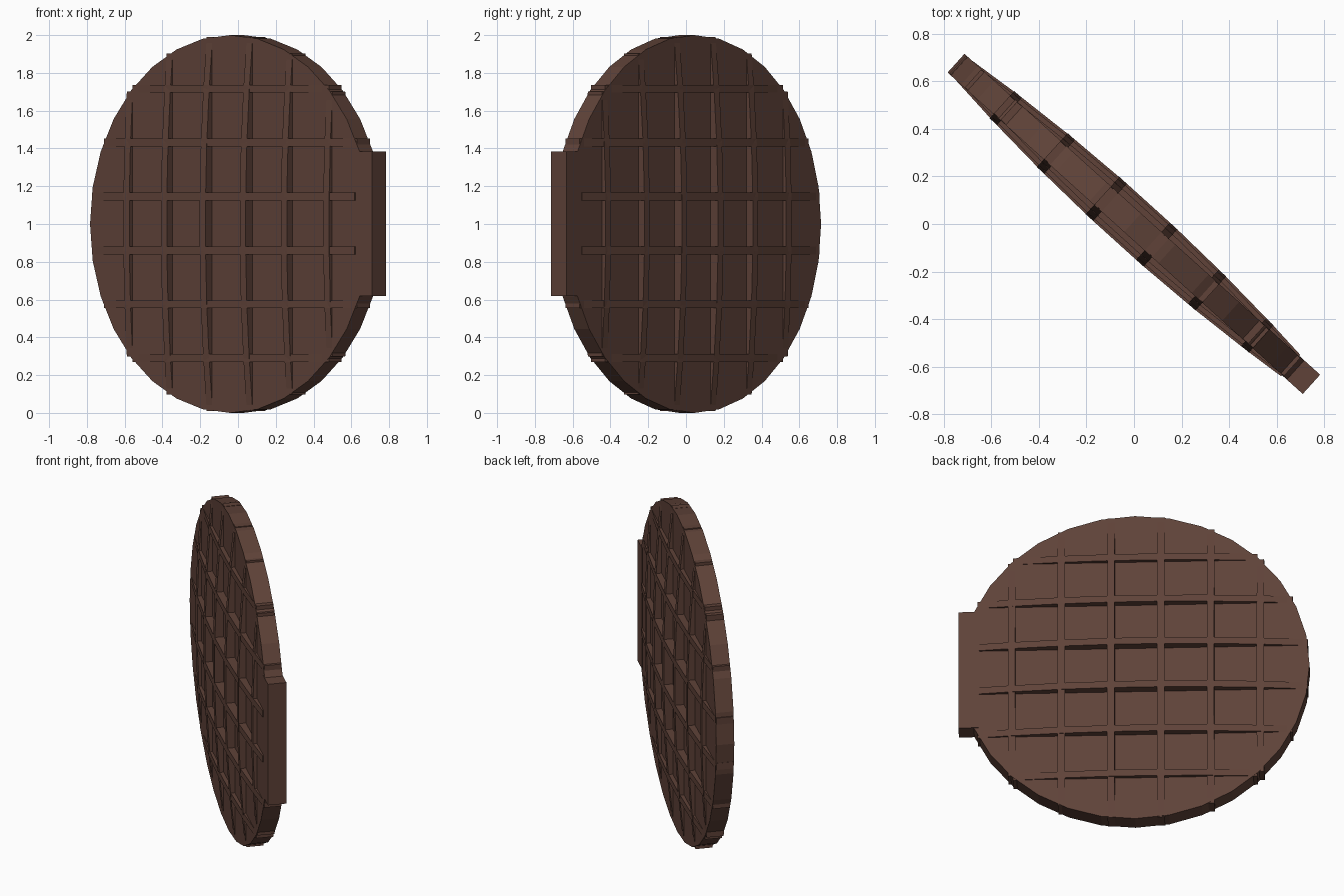
import bpy, bmesh, math
from mathutils import Matrix

if "Cube" in bpy.data.objects:
    bpy.data.objects.remove(bpy.data.objects["Cube"])

ANGLE = math.radians(-42.1)   # turn of the whole panel about z
CU = -0.008                   # disc centre along the panel
T = 0.053                     # half thickness of the plate
OFFSETS = (-0.713, -0.428, -0.143, 0.143, 0.428, 0.713)
PLACE = Matrix.Translation((0, 0, 1)) @ Matrix.Rotation(ANGLE, 4, 'Z')

brown = bpy.data.materials.new("dark brown")
brown.diffuse_color = (0.115, 0.055, 0.040, 1)
brown.use_nodes = True
brown.node_tree.nodes["Principled BSDF"].inputs["Base Color"].default_value = brown.diffuse_color


def finish(bm, name):
    bmesh.ops.recalc_face_normals(bm, faces=bm.faces)
    me = bpy.data.meshes.new(name)
    bm.transform(PLACE)
    bm.to_mesh(me)
    bm.free()
    me.materials.append(brown)
    bpy.context.collection.objects.link(bpy.data.objects.new(name, me))


def dome(r2):
    return 0.050 + 0.058 * (1 - r2)


def prism(bm, rings):
    """Closed strip through a list of four-corner rings."""
    vs = [[bm.verts.new(p) for p in ring] for ring in rings]
    for a, b in zip(vs, vs[1:]):
        for i in range(4):
            j = (i + 1) % 4
            bm.faces.new((a[i], a[j], b[j], b[i]))
    bm.faces.new(vs[0])
    bm.faces.new(vs[-1][::-1])


# round plate: 32 flat sides
bm = bmesh.new()
rim = [(CU + math.sin(i * math.pi / 16), math.cos(i * math.pi / 16)) for i in range(32)]
front = [bm.verts.new((u, -T, v)) for u, v in rim]
back = [bm.verts.new((u, T, v)) for u, v in rim]
bm.faces.new(front)
bm.faces.new(back[::-1])
for i in range(32):
    j = (i + 1) % 32
    bm.faces.new((front[i], front[j], back[j], back[i]))
finish(bm, "round_plate")

# side tab
bm = bmesh.new()
bmesh.ops.create_cube(bm, size=1, matrix=Matrix.Translation((0.945, 0, 0.002))
                      @ Matrix.Diagonal((0.12, 0.109, 0.765, 1)))
finish(bm, "side_tab")


# domed grid ribs, raised on both faces
def rib(bm, off, vertical):
    half = math.sqrt(1 - off * off)
    hi = half
    if not vertical and abs(off) < 0.3:
        hi = 0.895            # ribs stop at the tab
    stops = [-half] + [o for o in OFFSETS if abs(o) < half - 0.03] + [hi]
    w = 0.021
    rings = []
    for s in stops:
        h = dome(off * off + s * s)
        ring = [(-w, -h), (w, -h), (w, h), (-w, h)]
        if vertical:
            rings.append([(CU - 0.006 + off + a, n, s) for a, n in ring])
        else:
            rings.append([(CU + s, n, off + a + 0.003) for a, n in ring])
    prism(bm, rings)


for name, vertical in (("upright_ribs", True), ("level_ribs", False)):
    bm = bmesh.new()
    for o in OFFSETS:
        rib(bm, o, vertical)
    finish(bm, name)
